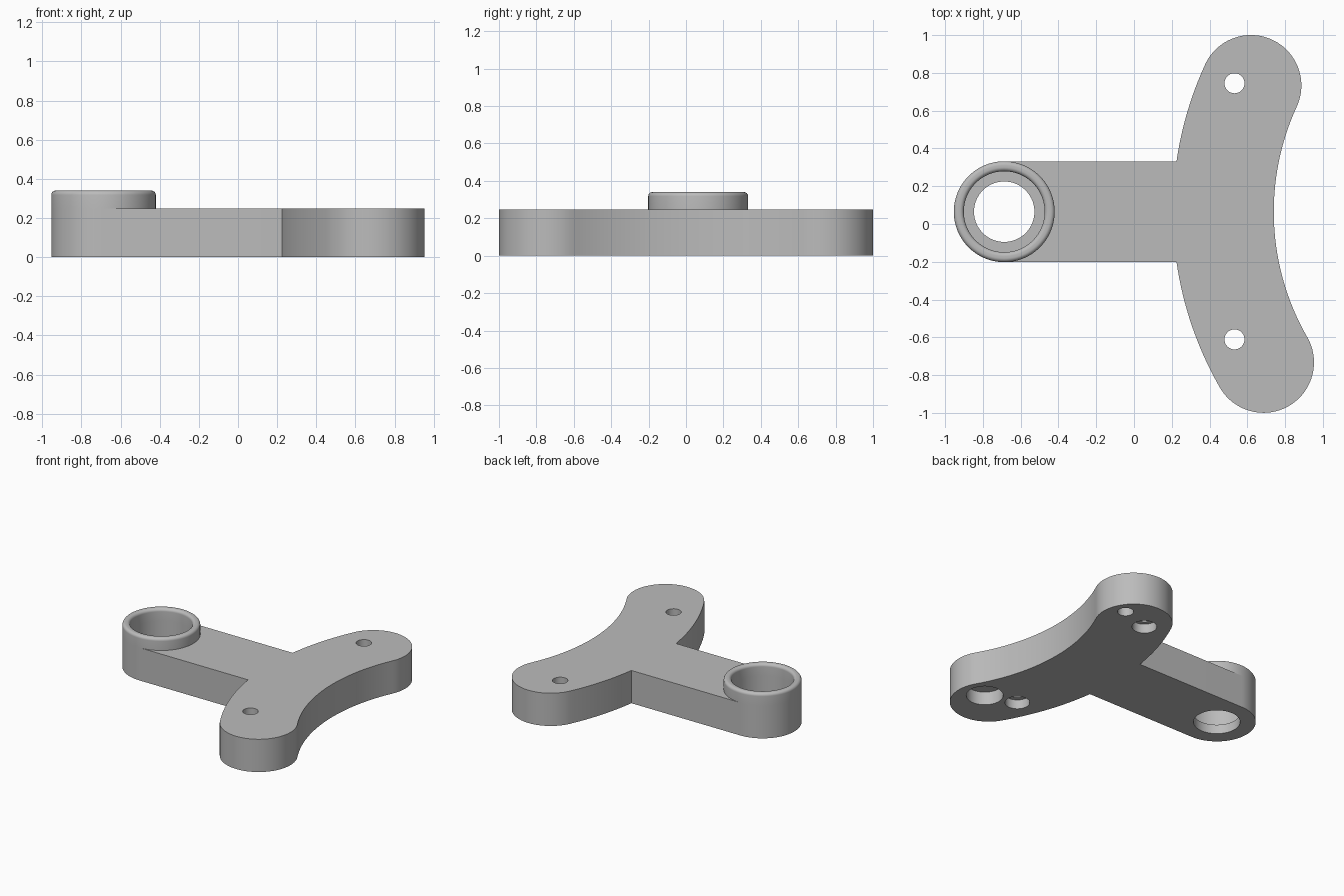
import bpy, bmesh
from math import pi, cos, sin, asin, atan2

if "Cube" in bpy.data.objects:
    bpy.data.objects.remove(bpy.data.objects["Cube"], do_unlink=True)

grey = bpy.data.materials.new("plain grey")
grey.use_nodes = True
colour = (0.5, 0.5, 0.5, 1)
grey.diffuse_color = colour
grey.node_tree.nodes["Principled BSDF"].inputs["Base Color"].default_value = colour

R = 0.267                      # half width of arm and wings
THICK, BOSS_TOP = 0.248, 0.34
BOSS = (-0.687, 0.065)
BEND, BEND_R = (2.073, 0.065), 1.6   # centre and radius of the curved crossbar
BORE = 0.214


def polar(centre, r, a):
    return (centre[0] + r * cos(a), centre[1] + r * sin(a))


def arc(centre, r, start, end, n):
    return [polar(centre, r, start + (end - start) * i / n) for i in range(n + 1)]


def make_object(name, bm):
    bmesh.ops.remove_doubles(bm, verts=bm.verts, dist=0.00001)
    bmesh.ops.recalc_face_normals(bm, faces=bm.faces)
    mesh = bpy.data.meshes.new(name)
    bm.to_mesh(mesh)
    bm.free()
    mesh.materials.append(grey)
    obj = bpy.data.objects.new(name, mesh)
    bpy.context.collection.objects.link(obj)
    return obj


def lathe(bm, centre, profile, n, capped):
    """Revolve (radius, z) points about a vertical axis."""
    rings = [[bm.verts.new((*polar(centre, r, 2 * pi * i / n), z)) for i in range(n)]
             for r, z in profile]
    for low, high in zip(rings, rings[1:]):
        for i in range(n):
            j = (i + 1) % n
            bm.faces.new((low[i], low[j], high[j], high[i]))
    if capped:
        bm.faces.new(rings[0])
        bm.faces.new(rings[-1])


def activate(obj):
    bpy.ops.object.select_all(action="DESELECT")
    obj.select_set(True)
    bpy.context.view_layer.objects.active = obj


# Body: arm with round end, joined to a curved crossbar with round ends
low = atan2(-0.798, -1.388) + 2 * pi
high = atan2(0.668, -1.453)
join = asin(R / (BEND_R + R))
outline = arc(BOSS, R, pi / 2, 3 * pi / 2, 48)
outline += arc(BEND, BEND_R + R, pi + join, low, 16)
outline += arc(polar(BEND, BEND_R, low), R, low, low + pi, 48)[1:]
outline += arc(BEND, BEND_R - R, low, high, 40)[1:]
outline += arc(polar(BEND, BEND_R, high), R, high + pi, high + 2 * pi, 48)[1:]
outline += arc(BEND, BEND_R + R, high, pi - join, 16)[1:]
bm = bmesh.new()
base = bm.faces.new([bm.verts.new((x, y, 0)) for x, y in outline])
top = bmesh.ops.extrude_face_region(bm, geom=[base], use_keep_orig=True)["geom"]
for v in top:
    if isinstance(v, bmesh.types.BMVert):
        v.co.z = THICK
body = make_object("bracket_body", bm)

# Holes: stepped bore, two counterbored screw holes, two blind sockets below
bm = bmesh.new()
lathe(bm, BOSS, [(0.16, -0.1), (0.16, 0.07), (BORE, 0.07), (BORE, 0.5)], 96, True)
for y in (0.745, -0.611):
    lathe(bm, (0.532, y), [(0.085, -0.1), (0.085, 0.07), (0.053, 0.07), (0.053, 0.5)], 48, True)
lathe(bm, (0.766, -0.68), [(0.127, -0.1), (0.127, 0.1)], 64, True)
lathe(bm, (0.764, 0.82), [(0.055, -0.1), (0.055, 0.07)], 48, True)
cutter = make_object("hole_cutter", bm)
cutter.hide_render = True
cut = body.modifiers.new("holes", "BOOLEAN")
cut.operation = "DIFFERENCE"
cut.solver = "EXACT"
cut.object = cutter
activate(body)
bpy.ops.object.modifier_apply(modifier=cut.name)
bpy.data.objects.remove(cutter, do_unlink=True)

# Raised collar with rounded rim around the bore
f = 0.022
rim = [(R, THICK)]
rim += arc((R - f, BOSS_TOP - f), f, 0, pi / 2, 8)
rim += arc((BORE + f, BOSS_TOP - f), f, pi / 2, pi, 8)
rim += [(BORE, THICK)]
bm = bmesh.new()
lathe(bm, BOSS, rim, 96, False)
collar = make_object("bore_collar", bm)

for obj in (body, collar):
    activate(obj)
    bpy.ops.object.shade_smooth_by_angle(angle=pi / 6)
